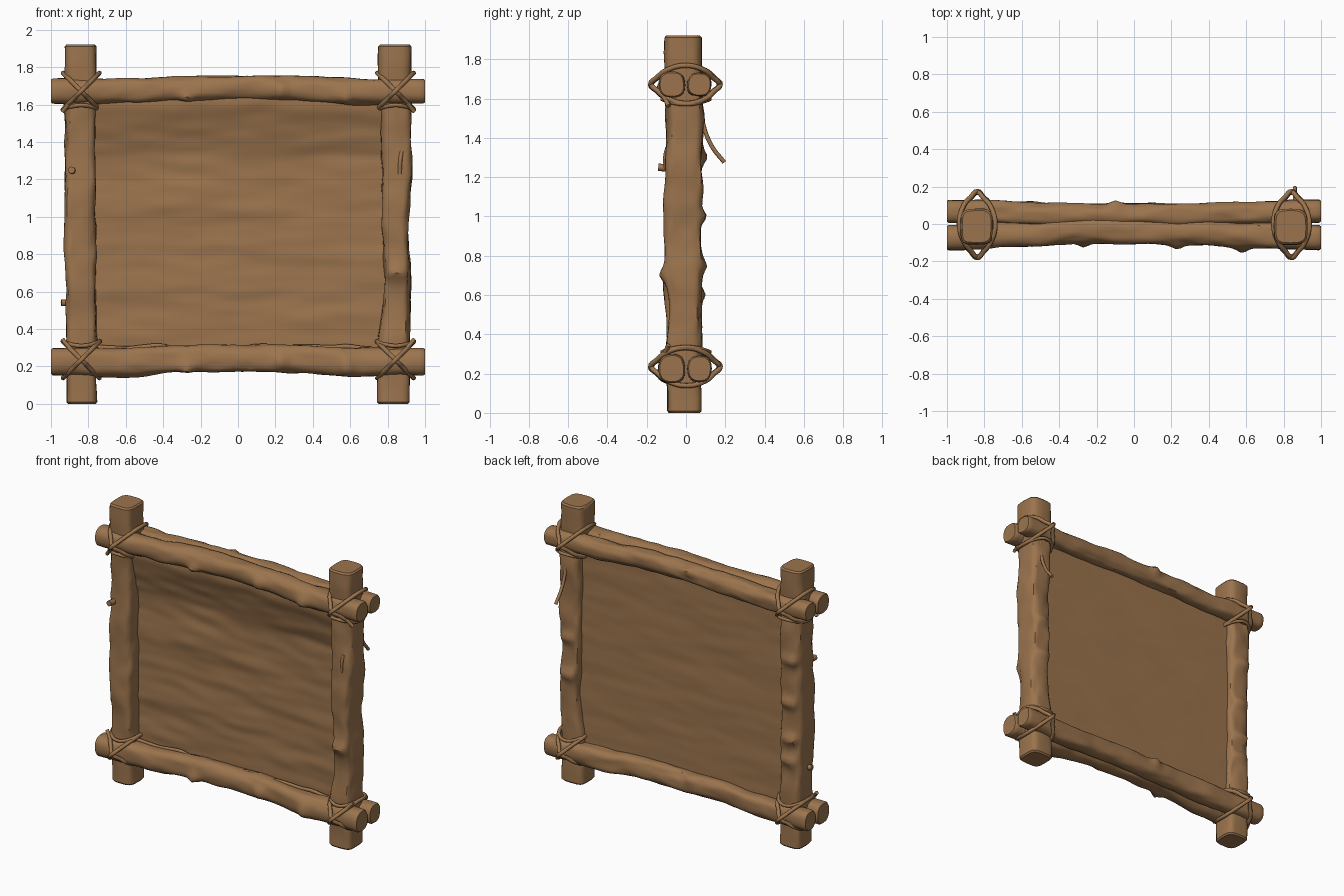
import bpy, bmesh, math
from mathutils import Vector, noise

cube = bpy.data.objects.get("Cube")
if cube:
    bpy.data.objects.remove(cube)

brown = bpy.data.materials.new("wood brown")
brown.use_nodes = True
COLOUR = (0.33, 0.175, 0.075, 1)
brown.diffuse_color = COLOUR
brown.node_tree.nodes["Principled BSDF"].inputs["Base Color"].default_value = COLOUR


def finish(name, bm):
    bmesh.ops.recalc_face_normals(bm, faces=bm.faces)
    mesh = bpy.data.meshes.new(name)
    bm.to_mesh(mesh)
    bm.free()
    obj = bpy.data.objects.new(name, mesh)
    bpy.context.collection.objects.link(obj)
    mesh.materials.append(brown)
    bpy.ops.object.select_all(action='DESELECT')
    obj.select_set(True)
    bpy.context.view_layer.objects.active = obj
    bpy.ops.object.shade_smooth_by_angle(angle=math.radians(40))


def blend(keys, t):
    """Smoothly interpolate rows of (t, values...)."""
    for a, b in zip(keys, keys[1:]):
        if t <= b[0]:
            f = max(0, (t - a[0]) / (b[0] - a[0]))
            f = f * f * (3 - 2 * f)
            return [p + (q - p) * f for p, q in zip(a[1:], b[1:])]
    return keys[-1][1:]


def log(name, keys, place, power, seed, rough, bumps=(), steps=80, sides=28):
    """Loft a gnarled log; keys hold (t, centre u, centre v, radius u, radius v).
    Bumps are (t, direction in degrees) of swollen bark knots."""
    bm = bmesh.new()
    lo, hi = keys[0][0], keys[-1][0]
    stations = [(lo, 0.9)] + [(lo + 0.01 + (hi - lo - 0.02) * i / steps, 1)
                              for i in range(steps + 1)] + [(hi, 0.9)]
    rings = []
    for t, shrink in stations:
        u, v, ru, rv = blend(keys, t)
        edge = min(1, min(t - lo, hi - t) / 0.35)
        ring = []
        for k in range(sides):
            a = math.tau * k / sides
            c, s = math.cos(a), math.sin(a)
            cu = math.copysign(abs(c) ** power, c)
            cv = math.copysign(abs(s) ** power, s)
            n = noise.noise(Vector((c * 0.9 + seed * 7, s * 0.9, t * 4)))
            n += 0.5 * noise.noise(Vector((c * 2 + seed * 3, s * 2, t * 9)))
            d = rough * n * (0.25 + 0.75 * edge)
            for bt, angle in bumps:
                near = math.cos(a - math.radians(angle)) - 1
                d += 0.028 * math.exp(near * 9 - ((t - bt) / 0.035) ** 2)
            ring.append(bm.verts.new(place(t, u + cu * ru * shrink + c * d,
                                           v + cv * rv * shrink + s * d)))
        rings.append(ring)
    for a, b in zip(rings, rings[1:]):
        for k in range(sides):
            j = (k + 1) % sides
            bm.faces.new((a[k], a[j], b[j], b[k]))
    bm.faces.new(rings[0])
    bm.faces.new(rings[-1])
    finish(name, bm)


def rope(name, points, radius, closed=False):
    """Smooth tube through a few points."""
    curve = bpy.data.curves.new(name, 'CURVE')
    curve.dimensions = '3D'
    curve.bevel_depth = radius
    curve.bevel_resolution = 2
    curve.resolution_u = 5
    curve.use_fill_caps = True
    spline = curve.splines.new('BEZIER')
    spline.bezier_points.add(len(points) - 1)
    spline.use_cyclic_u = closed
    for bp, p in zip(spline.bezier_points, points):
        bp.co = p
        bp.handle_left_type = bp.handle_right_type = 'AUTO'
    obj = bpy.data.objects.new(name, curve)
    bpy.context.collection.objects.link(obj)
    curve.materials.append(brown)


# Upright posts, squared at the ends
upright = lambda t, u, v: (u, v, t)
log("right_post", [(0, -.835, -.008, .083, .088), (.3, -.837, -.01, .083, .088),
                   (.7, -.843, -.015, .082, .09), (1.2, -.843, -.012, .08, .09),
                   (1.5, -.842, -.012, .082, .092), (1.65, -.842, -.015, .086, .094),
                   (1.92, -.842, -.015, .086, .094)], upright, .5, 1, .016,
    [(.6, 80), (.75, 95), (1.0, 85), (1.3, 100)])
log("left_post", [(0, .83, -.008, .088, .087), (.3, .832, -.01, .086, .088),
                  (.5, .845, 0, .076, .082), (.7, .85, -.014, .072, .094),
                  (.95, .84, -.016, .07, .094), (1.25, .852, -.012, .078, .09),
                  (1.5, .845, -.006, .078, .095), (1.65, .838, -.015, .088, .094),
                  (1.92, .838, -.015, .088, .094)], upright, .5, 2, .016,
    [(.75, 85), (1.0, 80), (.7, 265)])

# Paired rails, touching front and back, at the top and bottom
along = lambda t, u, v: (t, u, v)
for level, z, mid_z, rz in (("top", 1.672, 1.686, .066), ("bottom", .225, .243, .073)):
    for side, y, near_y, mid_y, r in (("front", -.073, -.056, -.038, .068),
                                      ("back", .068, .06, .05, .061)):
        flat = rz if side == "front" else rz - .006
        near = (near_y, z - .002, r, flat + .003)
        mid = (mid_y, mid_z, r - .002, flat)
        log(f"{level}_{side}_rail",
            [(-1, y, z, r, flat), (-.62, *near), (-.25, *mid), (.2, *mid),
             (.62, *near), (1, y, z, r, flat)],
            along, .8, z + mid_y * 20, .012,
            [(-.27, 215), (.23, 190), (.58, 200)] if side == "front" else [(-.1, 30)])

# Wrinkled hide panel: the front leans out at its top edge, the back stays flat
N = 70
bm = bmesh.new()
sheets = []
for base, lean, rough in ((0, .075, 1), (.034, 0, .4)):
    grid = []
    for i in range(N + 1):
        row = []
        for j in range(N + 1):
            x, z = -.79 + 1.58 * i / N, .24 + 1.4 * j / N
            wave = .011 * noise.noise(Vector((x * 1.8, 4, z * 7)))
            wave += .006 * noise.noise(Vector((x * 4, 9, z * 16)))
            y = base + rough * wave - lean * min(1, max(0, (z - 1.33) / .26))
            row.append(bm.verts.new((x, y, z)))
        grid.append(row)
    for a, b in zip(grid, grid[1:]):
        for j in range(N):
            bm.faces.new((a[j], b[j], b[j + 1], a[j + 1]))
    sheets.append(grid)
border = [e for e in bm.edges if e.is_boundary]
bmesh.ops.bridge_loops(bm, edges=border)
finish("hide_panel", bm)

# Ragged hem peeking over the bottom rail
rope("bottom_hem", [(x / 12, -.025, .3 + .022 * noise.noise(Vector((x * .8, .3, 2))))
                    for x in range(-9, 10)], .012)

# Crossed rope lashings at every corner, with one band on the inner side
HALF = [(0, -.178), (.05, -.145), (.1, -.1), (.138, 0), (.1, .1), (.05, .14), (0, .172)]
LOOP = HALF + [(-s, y) for s, y in HALF[-2:0:-1]]
for cx, side in ((-.838, "right"), (.842, "left")):
    for cz, level, inner in ((1.672, "top", -1), (.235, "bottom", 1)):
        for d in (-1, 1):
            rope(f"{level}_{side}_lashing", [(cx + s * .7, y - .003 * d, cz + d * s * .7)
                                             for s, y in LOOP], .013, True)
        angles = [math.tau * k / 12 for k in range(12)]
        rope(f"{level}_{side}_band", [(cx + .1 * math.cos(a), .12 * math.sin(a),
                                       cz + inner * (.1 - .025 * math.sin(a) ** 2))
                                      for a in angles], .011, True)
        # Loose rope end at the corner
        out = math.copysign(1, cx)
        rope(f"{level}_{side}_rope_end", [(cx + out * .05, -.12, cz + inner * .05),
                                          (cx + out * .08, -.1, cz + inner * .085),
                                          (cx + out * .1, -.09, cz + inner * .11)], .012)

# Hanging strands on the left post
rope("back_strand", [(.86, .07, 1.6), (.86, .085, 1.48), (.86, .13, 1.36),
                     (.86, .195, 1.275)], .011)
rope("front_strand", [(.875, -.095, 1.35), (.868, -.106, 1.3), (.865, -.1, 1.23)], .011)

# Twig stubs on the right post
rope("front_stub", [(-.885, -.06, 1.245), (-.89, -.14, 1.25)], .019)
rope("side_stub", [(-.88, -.02, .54), (-.945, -.03, .54)], .018)
